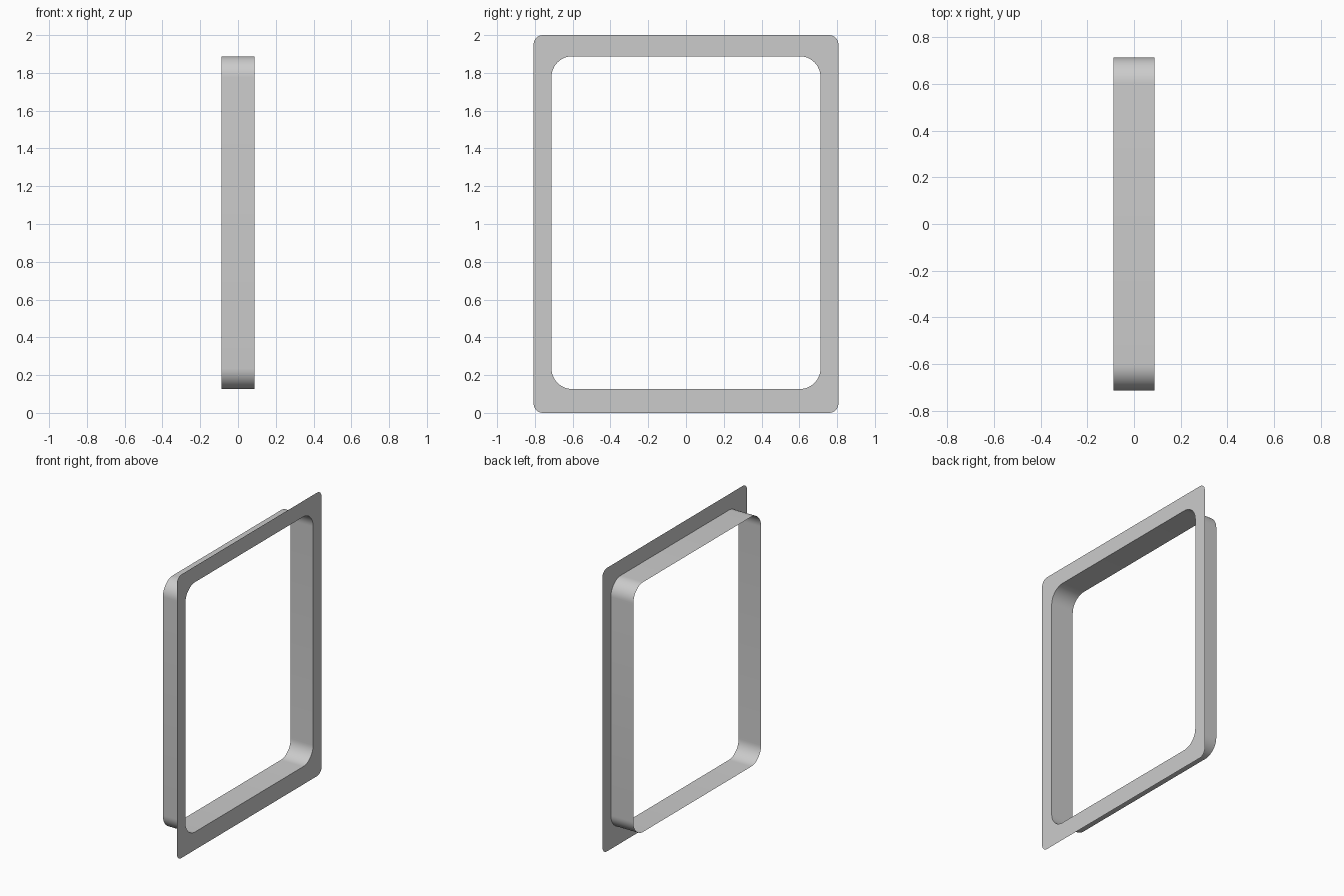
import bpy
import math

if "Cube" in bpy.data.objects:
    bpy.data.objects.remove(bpy.data.objects["Cube"])

X = 0.0875          # half depth of the frame
STEPS = 12          # segments per rounded corner


def ring(x, half_w, z0, z1, r):
    """Rounded rectangle in the YZ plane, counter-clockwise seen from +x."""
    corners = [(half_w - r, z1 - r), (r - half_w, z1 - r),
               (r - half_w, z0 + r), (half_w - r, z0 + r)]
    pts = []
    for i, (cy, cz) in enumerate(corners):
        for k in range(STEPS + 1):
            a = math.pi / 2 * (i + k / STEPS)
            pts.append((x, cy + r * math.cos(a), cz + r * math.sin(a)))
    return pts


def band(name, a, b):
    """Single-skin strip joining two matching rings."""
    n = len(a)
    faces = [(i, (i + 1) % n, n + (i + 1) % n, n + i) for i in range(n)]
    mesh = bpy.data.meshes.new(name)
    mesh.from_pydata(a + b, [], faces)
    obj = bpy.data.objects.new(name, mesh)
    bpy.context.collection.objects.link(obj)
    return obj


opening = (0.712, 0.126, 1.888, 0.11)

# Flat flange on the +x side
band("flange", ring(X, 0.807, 0.0, 2.0, 0.05), ring(X, *opening))

# Thin sleeve running back through the opening
sleeve = band("sleeve", ring(-X, *opening), ring(X, *opening))
bpy.context.view_layer.objects.active = sleeve
sleeve.select_set(True)
bpy.ops.object.shade_smooth_by_angle(angle=math.radians(30))
